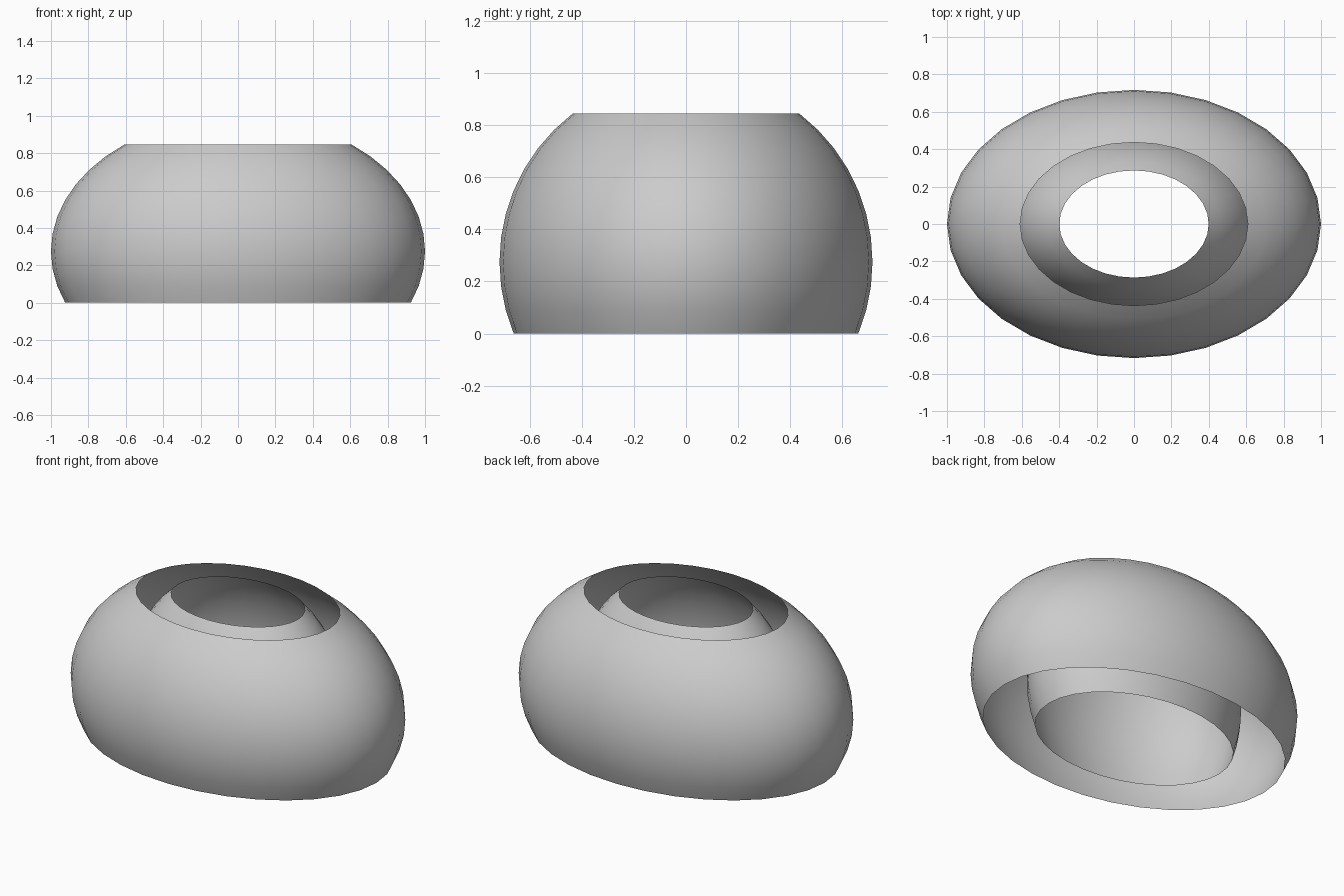
import bpy, bmesh
from math import sin, cos, pi, radians

if "Cube" in bpy.data.objects:
    bpy.data.objects.remove(bpy.data.objects["Cube"])

SEGMENTS, STEPS = 32, 10
RX, RY, RZ = 1.0, 0.717, 0.7185   # ellipsoid radii
LOW, HIGH = -22.5, 52.5           # latitudes of the two open rims


def shell(name, scale):
    """Open ellipsoid band, scaled in plan only."""
    bm = bmesh.new()
    rings = []
    for i in range(STEPS + 1):
        a = radians(LOW + (HIGH - LOW) * i / STEPS)
        z = RZ * (sin(a) - sin(radians(LOW)))
        rings.append([bm.verts.new((RX * scale * cos(a) * cos(2 * pi * j / SEGMENTS),
                                    RY * scale * cos(a) * sin(2 * pi * j / SEGMENTS), z))
                      for j in range(SEGMENTS)])
    for lower, upper in zip(rings, rings[1:]):
        for j in range(SEGMENTS):
            k = (j + 1) % SEGMENTS
            bm.faces.new((lower[j], lower[k], upper[k], upper[j])).smooth = True
    mesh = bpy.data.meshes.new(name)
    bm.to_mesh(mesh)
    bm.free()
    obj = bpy.data.objects.new(name, mesh)
    bpy.context.collection.objects.link(obj)
    return obj


# Two nested open shells sharing the same rim heights
shell("outer_shade", 1.0)
shell("inner_shade", 0.656)
